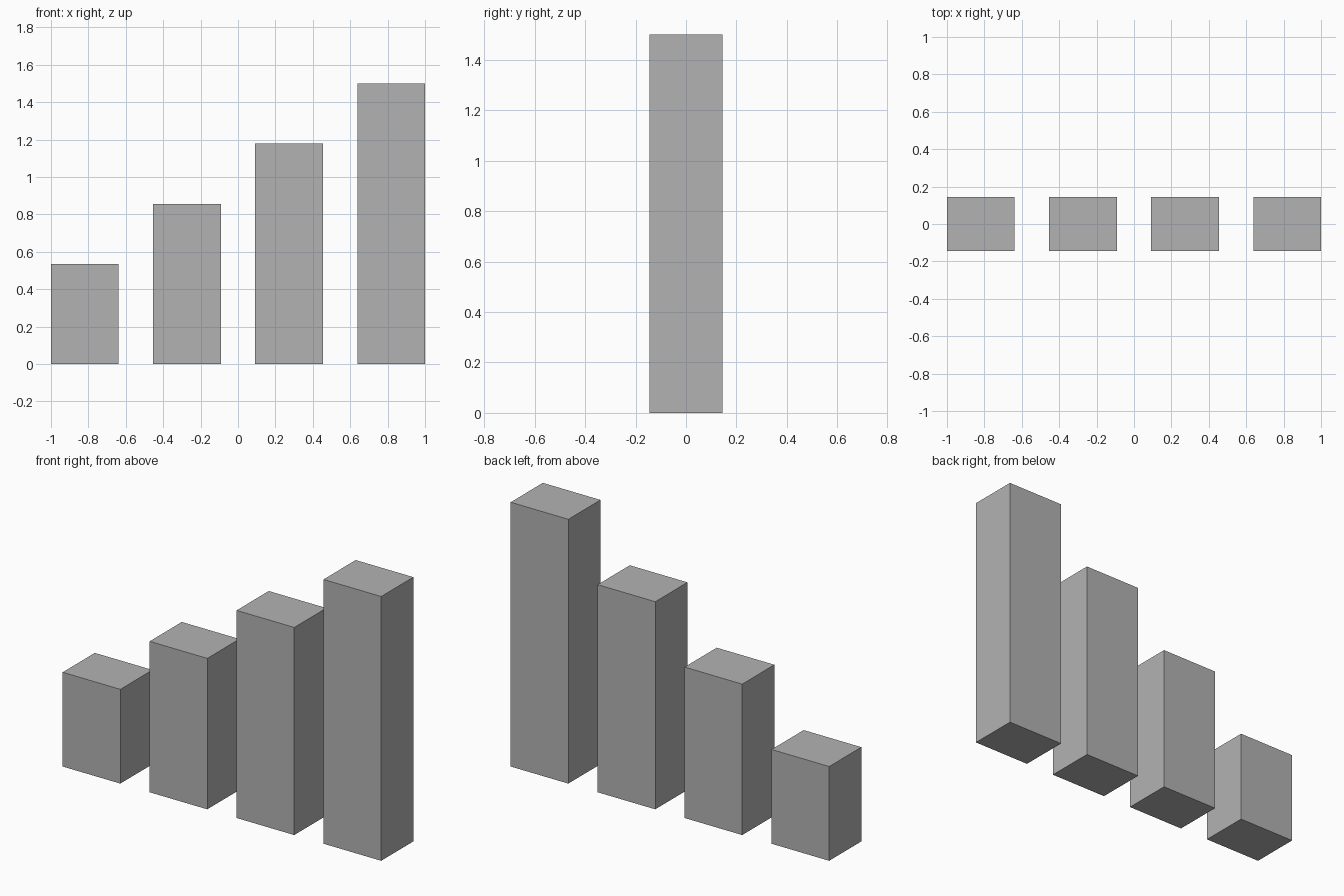
import bpy

# Remove the default cube
cube = bpy.data.objects.get("Cube")
if cube:
    bpy.data.objects.remove(cube, do_unlink=True)

# Plain grey material
grey = bpy.data.materials.new("plain_grey")
grey.use_nodes = True
colour = (0.45, 0.45, 0.45, 1)
grey.diffuse_color = colour
for node in grey.node_tree.nodes:
    if node.type == 'BSDF_PRINCIPLED':
        node.inputs["Base Color"].default_value = colour

WIDTH, DEPTH = 0.362, 0.288
SHORTEST, TALLEST, COUNT = 0.535, 1.5, 4


def add_bar(name, x, height):
    """Rectangular bar standing on the ground."""
    bpy.ops.mesh.primitive_cube_add(size=1, location=(x, 0, height / 2))
    bar = bpy.context.object
    bar.name = name
    bar.scale = (WIDTH, DEPTH, height)
    bpy.ops.object.transform_apply(location=False, rotation=False, scale=True)
    bar.data.materials.append(grey)


# Row of evenly spaced bars, rising towards +x
first_x = -1 + WIDTH / 2
for i in range(COUNT):
    t = i / (COUNT - 1)
    add_bar(f"bar_{i + 1}", first_x * (1 - 2 * t), SHORTEST + t * (TALLEST - SHORTEST))
